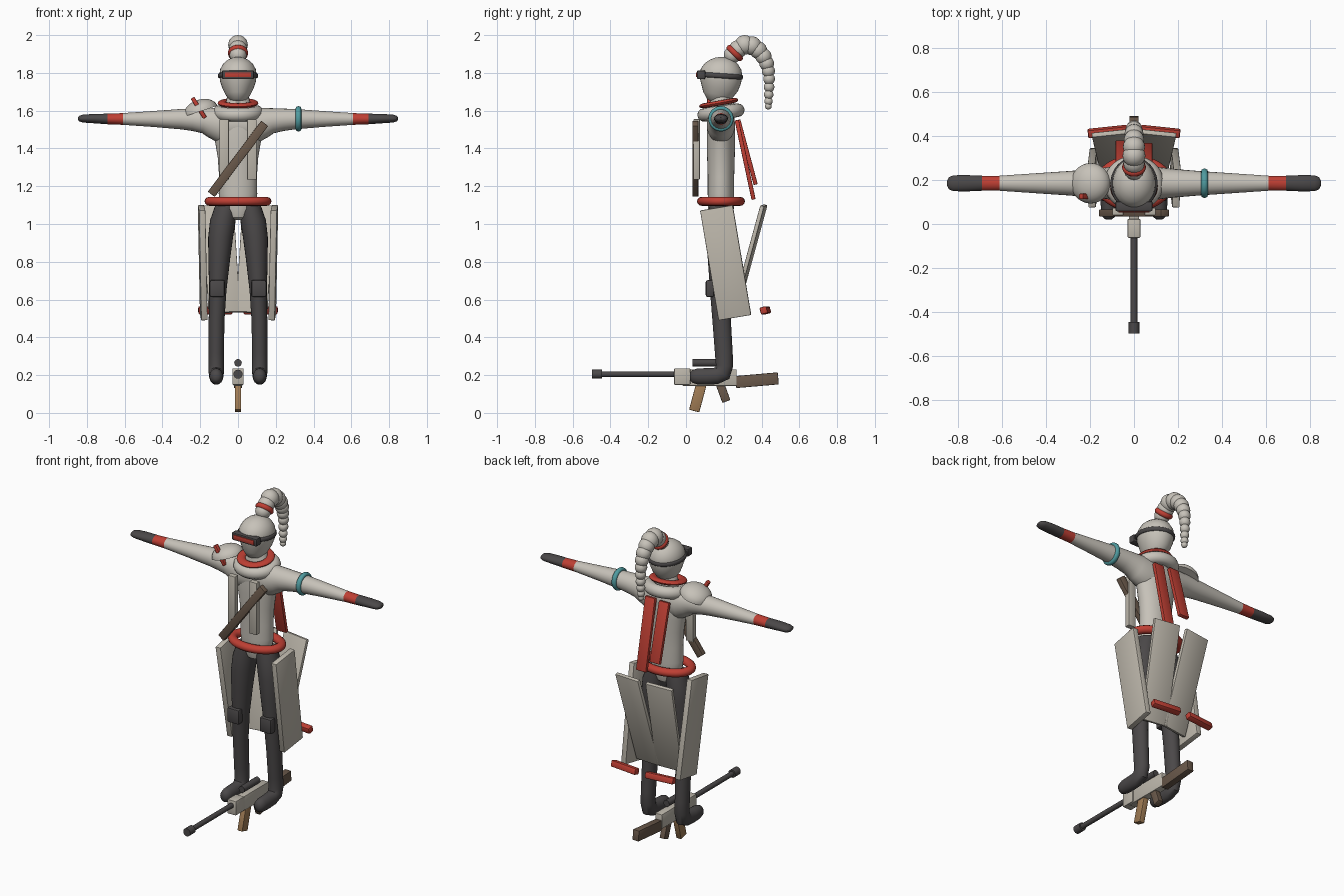
import bpy, bmesh, math
from mathutils import Vector

if "Cube" in bpy.data.objects:
    bpy.data.objects.remove(bpy.data.objects["Cube"])

R = math.radians
CY = 0.185  # depth of the figure's centre line


def material(name, rgb):
    m = bpy.data.materials.new(name)
    m.diffuse_color = (*rgb, 1)
    m.use_nodes = True
    m.node_tree.nodes["Principled BSDF"].inputs["Base Color"].default_value = m.diffuse_color
    return m


CREAM = material("cream", (0.57, 0.54, 0.485))
CLOTH = material("pale_cloth", (0.51, 0.475, 0.41))
RED = material("red", (0.52, 0.05, 0.034))
DARK = material("charcoal", (0.07, 0.065, 0.066))
TEAL = material("teal", (0.08, 0.33, 0.35))
BROWN = material("brown", (0.145, 0.1, 0.07))
TAN = material("tan", (0.35, 0.2, 0.09))


def finish(name, bm, mats, loc=(0, 0, 0), rot=(0, 0, 0), smooth=True):
    bmesh.ops.recalc_face_normals(bm, faces=bm.faces)
    me = bpy.data.meshes.new(name)
    bm.to_mesh(me)
    bm.free()
    for m in mats:
        me.materials.append(m)
    ob = bpy.data.objects.new(name, me)
    bpy.context.collection.objects.link(ob)
    ob.location = loc
    ob.rotation_euler = [R(a) for a in rot]
    if smooth:
        bpy.ops.object.select_all(action='DESELECT')
        ob.select_set(True)
        bpy.context.view_layer.objects.active = ob
        bpy.ops.object.shade_smooth_by_angle(angle=R(40))
    return ob


def box(name, loc, size, mat, rot=(0, 0, 0), bevel=0.004):
    bm = bmesh.new()
    bmesh.ops.create_cube(bm, size=1)
    bmesh.ops.scale(bm, vec=size, verts=bm.verts)
    if bevel:
        bmesh.ops.bevel(bm, geom=bm.edges[:], offset=bevel, segments=2, profile=0.5, affect='EDGES')
    return finish(name, bm, [mat], loc, rot)


def loft(name, rings, u, mats, loc=(0, 0, 0), rot=(0, 0, 0), rule=None, n=24):
    """Skin ellipses (x, y, z, radius_u, radius_v) set square to their path."""
    bm = bmesh.new()
    u = Vector(u)
    pts = [Vector(r[:3]) for r in rings]
    loops = []
    for i, r in enumerate(rings):
        t = pts[min(i + 1, len(pts) - 1)] - pts[max(i - 1, 0)]
        v = t.cross(u).normalized()
        loops.append([bm.verts.new(pts[i] + u * r[3] * math.cos(k * math.tau / n)
                                   + v * r[4] * math.sin(k * math.tau / n)) for k in range(n)])
    for a, b in zip(loops, loops[1:]):
        for k in range(n):
            bm.faces.new((a[k], a[(k + 1) % n], b[(k + 1) % n], b[k]))
    bm.faces.new(loops[0])
    bm.faces.new(loops[-1])
    if rule:
        for f in bm.faces:
            f.material_index = rule(f.calc_center_median())
    return finish(name, bm, mats, loc, rot)


def ring(name, loc, rx, ry, r, h, mat, rot=(0, 0, 0), n=40, m=12):
    """Elliptical torus: centre-line radii rx, ry; tube half width r, half height h."""
    bm = bmesh.new()
    g = [[bm.verts.new(((rx + r * math.cos(b)) * math.cos(a), (ry + r * math.cos(b)) * math.sin(a),
                        h * math.sin(b)))
          for b in [j * math.tau / m for j in range(m)]] for a in [i * math.tau / n for i in range(n)]]
    for i in range(n):
        for j in range(m):
            i2, j2 = (i + 1) % n, (j + 1) % m
            bm.faces.new((g[i][j], g[i2][j], g[i2][j2], g[i][j2]))
    return finish(name, bm, [mat], loc, rot)


def rod(name, y0, y1, z, r, mat):
    return loft(name, [(0, y0, z, r, r), (0, y1, z, r, r)], (1, 0, 0), [mat], n=16)


# torso
loft("torso", [(0, CY, z, a, b) for z, a, b in (
    (1.02, .03, .03), (1.035, .062, .055), (1.08, .09, .068), (1.16, .102, .07), (1.25, .1, .07),
    (1.35, .107, .073), (1.43, .12, .075), (1.5, .135, .075), (1.57, .12, .07), (1.62, .07, .06),
    (1.7, .05, .05))], (1, 0, 0), [CREAM], n=32)

# arms with red cuffs and dark gloves
half = [(.10, 1.525, .075, .095), (.14, 1.538, .07, .08), (.18, 1.547, .065, .067), (.24, 1.552, .06, .059),
        (.30, 1.555, .055, .054), (.45, 1.556, .045, .042), (.61, 1.556, .034, .031), (.69, 1.556, .034, .028),
        (.76, 1.558, .037, .025), (.82, 1.558, .036, .021), (.84, 1.558, .028, .015), (.848, 1.558, .012, .006)]
arm = [(-x, CY, z, a, b) for x, z, a, b in reversed(half)] + [(x, CY, z, a, b) for x, z, a, b in half]
loft("arms", arm, (0, 1, 0), [CREAM, RED, DARK],
     rule=lambda c: 2 if abs(c.x) > .69 else 1 if abs(c.x) > .61 else 0)

# head, collar and goggles
loft("head", [(0, y, z, a, b) for y, z, a, b in (
    (.165, 1.645, .025, .03), (.166, 1.655, .045, .055), (.17, 1.685, .066, .08), (.178, 1.72, .083, .098),
    (.183, 1.755, .095, .109), (.185, 1.79, .099, .113), (.186, 1.82, .094, .107), (.187, 1.85, .077, .087),
    (.187, 1.87, .053, .06), (.187, 1.88, .03, .034), (.187, 1.884, .008, .01))], (1, 0, 0), [CREAM], n=32)
ring("collar", (0, .185, 1.59), .1, .09, .036, .036, CREAM, (8, 0, 0))
ring("collar_trim", (0, .173, 1.64), .083, .08, .025, .013, RED, (10, 0, 0))
ring("goggle_strap", (0, .182, 1.785), .098, .112, .009, .013, DARK, (-4, 0, 0))
box("goggle_frame", (0, .08, 1.79), (.17, .045, .047), DARK, bevel=.008)
box("goggle_lens", (0, .057, 1.79), (.14, .009, .026), RED, bevel=.002)

# ponytail of shrinking beads with a red tie
ring("hair_tie", (0, .258, 1.905), .04, .04, .014, .016, RED, (-45, 0, 0))
beads = [(.245, 1.895, .045), (.275, 1.925, .048), (.31, 1.948, .052), (.35, 1.943, .05), (.383, 1.92, .046),
         (.41, 1.887, .043), (.427, 1.85, .039), (.436, 1.81, .035), (.44, 1.768, .031), (.44, 1.725, .028),
         (.438, 1.685, .025), (.437, 1.65, .022), (.436, 1.624, .018)]
for i, (y, z, r) in enumerate(beads):
    bm = bmesh.new()
    bmesh.ops.create_uvsphere(bm, u_segments=20, v_segments=12, radius=r)
    finish(f"ponytail_bead_{i}", bm, [CREAM], (0, y, z))

# shoulder guard and its peg, arm band
loft("shoulder_guard", [(0, 0, .062 * math.sin(R(a)), .092 * math.cos(R(a)), .092 * math.cos(R(a)))
                        for a in (0, 12, 25, 38, 50, 62, 74, 86)], (1, 0, 0), [CREAM],
     (-.197, CY, 1.597), (0, -18, 0), n=32)
box("shoulder_peg", (-.208, .125, 1.615), (.022, .025, .125), RED, (0, -32, 0))
ring("arm_band", (.32, CY, 1.557), .055, .055, .012, .015, TEAL, (0, 90, 0))

# chest plates and diagonal strap
for s in (-1, 1):
    box("chest_plate", (s * .073, .056, 1.395), (.05, .034, .32), CLOTH)
box("chest_strap", (0, .05, 1.345), (.046, .032, .47), BROWN, (0, 37, 0))

# waist belt
ring("belt", (0, CY, 1.12), .15, .1, .027, .024, RED)

# tails hanging down the back
box("long_back_tail", (.05, .313, 1.34), (.068, .022, .43), RED, (12, 0, 0))
box("short_back_tail", (-.05, .323, 1.38), (.068, .022, .355), RED, (15, 0, 0))

# skirt panels, hem bars, legs and knee pads
leg = [(.06, .185, 1.1, .06, .06), (.08, .185, 1.02, .068, .073), (.092, .184, .93, .066, .074),
       (.099, .182, .82, .058, .067), (.107, .182, .65, .046, .055), (.113, .188, .5, .042, .049),
       (.115, .2, .32, .04, .047), (.115, .204, .25, .04, .046), (.115, .193, .21, .04, .047),
       (.115, .16, .196, .038, .044), (.115, .11, .193, .037, .044), (.115, .06, .193, .035, .042),
       (.115, .032, .193, .028, .033), (.115, .02, .193, .013, .016)]
for s, side in ((-1, "left"), (1, "right")):
    box(f"{side}_skirt_panel", (s * .187, .21, .795), (.034, .175, .59), CLOTH, (9.5, s * 1.5, s * -2))
    box(f"{side}_back_panel", (s * .09, .335, .815), (.168, .022, .59), CLOTH, (-15.5, s * 2, s * -6))
    box(f"{side}_hem_bar", (s * .12, .42, .543), (.18, .038, .038), RED, (15, 0, s * -6), .007)
    loft(f"{side}_leg", [(s * x, *rest) for x, *rest in leg], (1, 0, 0), [DARK])
    box(f"{side}_knee_pad", (s * .11, .127, .658), (.08, .045, .09), DARK, bevel=.01)

# rifle between the feet
rod("barrel", -.48, .0, .205, .015, DARK)
rod("muzzle", -.497, -.445, .205, .024, DARK)
box("fore_end", (0, -.02, .192), (.058, .085, .087), CLOTH)
box("receiver", (0, .125, .187), (.046, .285, .088), CLOTH)
rod("scope", .035, .19, .265, .02, DARK)
box("stock", (0, .376, .173), (.042, .226, .064), BROWN, (5, 0, 0))
box("magazine", (0, .062, .08), (.034, .056, .145), TAN, (-15, 0, 0))
box("grip", (0, .195, .112), (.034, .045, .11), BROWN, (20, 0, 0))
